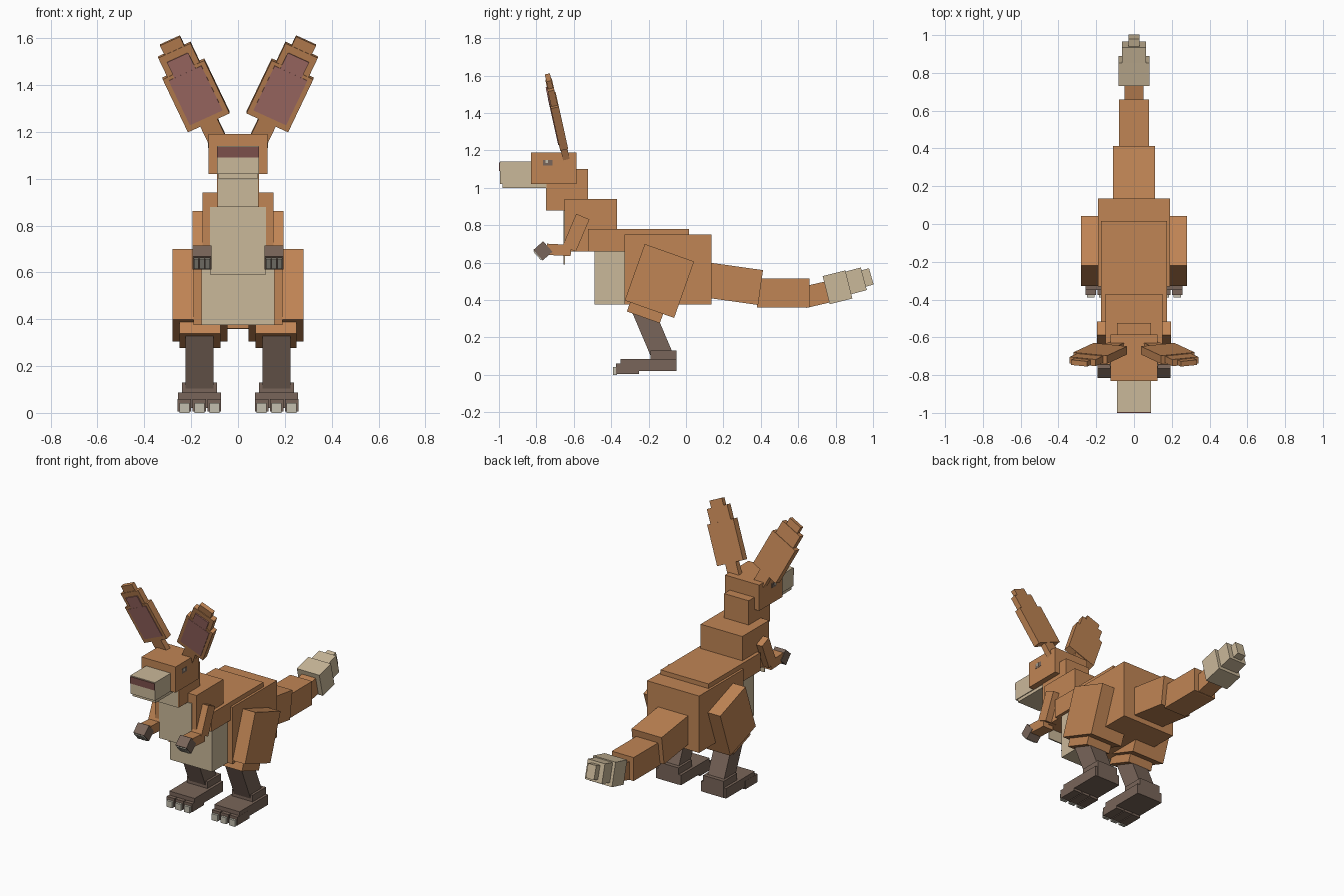
import bpy
import bmesh
from math import radians
from mathutils import Matrix, Vector

cube = bpy.data.objects.get("Cube")
if cube:
    bpy.data.objects.remove(cube, do_unlink=True)


def material(name, rgb):
    m = bpy.data.materials.new(name)
    m.use_nodes = True
    m.diffuse_color = (*rgb, 1)
    m.node_tree.nodes["Principled BSDF"].inputs["Base Color"].default_value = (*rgb, 1)
    return m


FUR = material("orange fur", (0.53, 0.235, 0.09))
CREAM = material("cream fur", (0.59, 0.48, 0.32))
BROWN = material("dark brown", (0.19, 0.13, 0.10))
PINK = material("inner ear pink", (0.38, 0.16, 0.14))
NOSE = material("nose brown", (0.20, 0.08, 0.07))
CLAW = material("claw grey", (0.55, 0.52, 0.43))


def block(name, mat, size, matrix):
    """Box of the given size placed by a matrix."""
    bm = bmesh.new()
    bmesh.ops.create_cube(bm, size=1, matrix=matrix @ Matrix.Diagonal((*size, 1)))
    mesh = bpy.data.meshes.new(name)
    bm.to_mesh(mesh)
    bm.free()
    mesh.materials.append(mat)
    obj = bpy.data.objects.new(name, mesh)
    bpy.context.collection.objects.link(obj)
    return obj


def span(name, mat, x, y, z):
    """Axis-aligned box from ranges."""
    ranges = (x, y, z)
    center = Vector([(a + b) / 2 for a, b in ranges])
    block(name, mat, [abs(b - a) for a, b in ranges], Matrix.Translation(center))


def mid(name, mat, half, y, z):
    """Box centred on x = 0."""
    span(name, mat, (-half, half), y, z)


def tilted(name, mat, center, size, pitch):
    block(name, mat, size, Matrix.Translation(center) @ Matrix.Rotation(radians(pitch), 4, "X"))


# Head
mid("head", FUR, 0.125, (-0.83, -0.585), (1.02, 1.19))
mid("muzzle", CREAM, 0.09, (-0.995, -0.82), (1.02, 1.14))
mid("lower_jaw", CREAM, 0.085, (-0.98, -0.745), (1.0, 1.02))
mid("nose", NOSE, 0.089, (-1.0, -0.992), (1.09, 1.135))

# Neck and torso
mid("neck", FUR, 0.09, (-0.745, -0.525), (0.88, 1.10))
mid("throat", CREAM, 0.085, (-0.749, -0.742), (0.88, 1.02))
mid("chest", FUR, 0.152, (-0.65, -0.37), (0.66, 0.94))
mid("chest_front", CREAM, 0.12, (-0.655, -0.646), (0.59, 0.88))
mid("upper_back", FUR, 0.175, (-0.525, 0.015), (0.66, 0.78))
mid("belly", CREAM, 0.155, (-0.49, -0.32), (0.375, 0.66))
mid("body", FUR, 0.19, (-0.33, 0.135), (0.375, 0.75))

# Tail
tilted("tail_base", FUR, (0, 0.255, 0.487), (0.22, 0.29, 0.188), -8)
mid("tail_middle", FUR, 0.08, (0.38, 0.66), (0.36, 0.515))
tilted("tail_end", FUR, (0, 0.70, 0.43), (0.10, 0.14, 0.115), 13)
tilted("tail_tuft_large", CREAM, (0, 0.81, 0.468), (0.164, 0.125, 0.155), 14)
tilted("tail_tuft_medium", CREAM, (0, 0.90, 0.50), (0.125, 0.105, 0.125), 15)
tilted("tail_tuft_small", CREAM, (0, 0.95, 0.515), (0.06, 0.085, 0.09), 16)

for side, s in (("left", 1), ("right", -1)):
    # Eye
    span(side + "_eye", BROWN, (s * 0.122, s * 0.127), (-0.765, -0.715), (1.12, 1.15))
    span(side + "_eye_glint", CLAW, (s * 0.123, s * 0.129), (-0.752, -0.738), (1.132, 1.15))

    # Ear: stacked blocks along one leaning axis, with pink plates in front
    ear = (Matrix.Translation((s * 0.125, -0.66, 1.243))
           @ Matrix.Rotation(radians(12.5), 4, "X")
           @ Matrix.Rotation(radians(25 * s), 4, "Y"))
    for part, mat, half, low, high, front, back in (
            ("stalk", FUR, 0.04, -0.13, 0.02, -0.018, 0.018),
            ("lower", FUR, 0.098, 0, 0.255, -0.022, 0.022),
            ("upper", FUR, 0.076, 0.25, 0.347, -0.018, 0.018),
            ("tip", FUR, 0.047, 0.34, 0.392, -0.014, 0.014),
            ("lower_lining", PINK, 0.077, 0.025, 0.24, -0.026, -0.02),
            ("upper_lining", PINK, 0.05, 0.235, 0.315, -0.025, -0.017)):
        center = Vector((0, (front + back) / 2, (low + high) / 2))
        block(side + "_ear_" + part, mat, (2 * half, back - front, high - low),
              ear @ Matrix.Translation(center))

    # Arm, hand and claws
    tilted(side + "_upper_arm", FUR, (s * 0.155, -0.588, 0.76), (0.08, 0.077, 0.187), -23)
    tilted(side + "_forearm", FUR, (s * 0.153, -0.68, 0.668), (0.075, 0.13, 0.06), -3)
    tilted(side + "_hand", BROWN, (s * 0.154, -0.765, 0.663), (0.08, 0.07, 0.075), 42)
    for i in (-1, 0, 1):
        tilted(side + "_finger_claw", CLAW, (s * 0.154 + i * 0.024, -0.792, 0.639),
               (0.02, 0.01, 0.06), 42)

    # Leg
    tilted(side + "_thigh", FUR, (s * 0.163, -0.142, 0.502), (0.235, 0.28, 0.32), -19.5)
    tilted(side + "_knee", FUR, (s * 0.163, -0.208, 0.364), (0.175, 0.187, 0.12), -19.5)
    tilted(side + "_shin", BROWN, (s * 0.165, -0.177, 0.22), (0.12, 0.115, 0.29), 23)
    span(side + "_heel", BROWN, (s * 0.09, s * 0.24), (-0.19, -0.05), (0.02, 0.13))
    span(side + "_foot", BROWN, (s * 0.072, s * 0.257), (-0.35, -0.052), (0.02, 0.086))

    # Toes and claws
    for i in (-1, 0, 1):
        x = s * 0.165 + i * 0.064
        span(side + "_toe", BROWN, (x - 0.029, x + 0.029), (-0.375, -0.25), (0.005, 0.06))
        span(side + "_toe_claw", CLAW, (x - 0.021, x + 0.021), (-0.39, -0.37), (0, 0.042))
